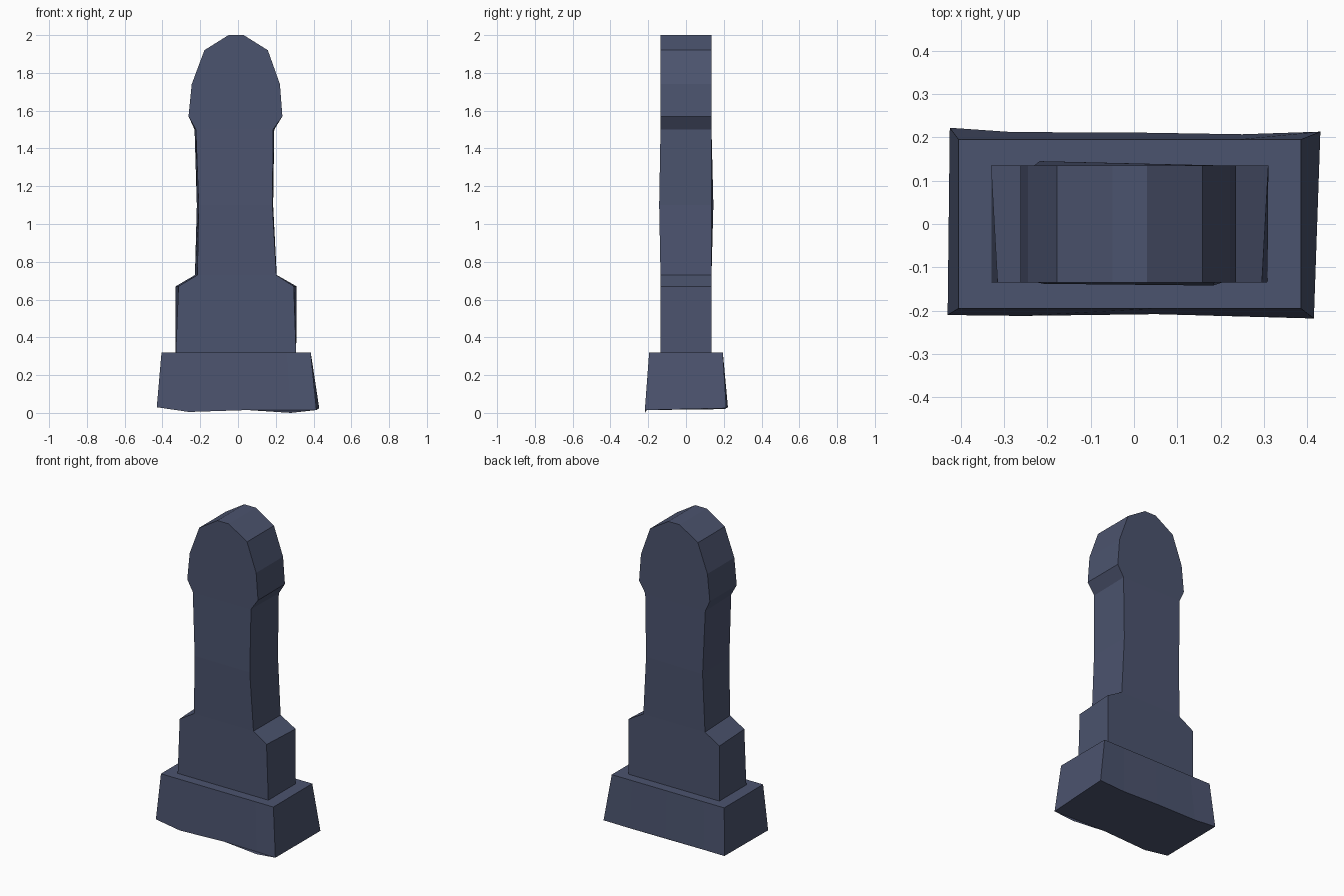
import bpy

# One weathered slate colour
slate = bpy.data.materials.new("slate blue stone")
slate.diffuse_color = (0.071, 0.087, 0.156, 1)


def loft(name, rings):
    """Join closed rings of equal length, cap both ends."""
    n = len(rings[0])
    verts = [p for r in rings for p in r]
    faces = [tuple(reversed(range(n)))]
    for k in range(len(rings) - 1):
        for i in range(n):
            j = (i + 1) % n
            a, b = k * n, (k + 1) * n
            faces.append((a + i, a + j, b + j, b + i))
    faces.append(tuple(range(len(verts) - n, len(verts))))
    me = bpy.data.meshes.new(name)
    me.from_pydata(verts, [], faces)
    me.materials.append(slate)
    ob = bpy.data.objects.new(name, me)
    bpy.context.collection.objects.link(ob)
    return ob


# Base block: uneven, flared foot and a straight upper rim
foot = [(-0.43, -0.21, 0.03), (-0.26, -0.212, 0.005), (0.05, -0.208, 0.015),
        (0.28, -0.214, 0.0), (0.415, -0.218, 0.015),
        (0.43, 0.213, 0.025), (0.25, 0.207, 0.02), (0.0, 0.211, 0.025),
        (-0.28, 0.212, 0.025), (-0.425, 0.222, 0.03)]
rim_x = [-0.405, -0.25, 0.05, 0.26, 0.385, 0.385, 0.24, 0.0, -0.26, -0.405]
rim = [(x, -0.195 if i < 5 else 0.195, 0.32) for i, x in enumerate(rim_x)]
loft("base_block", [foot, rim])

# Standing stone: z, front left/right, back left/right, y of the four corners
rows = [
    (0.30, -0.33, 0.308, -0.33, 0.308, -0.135, -0.135, 0.135, 0.135),
    (0.67, -0.315, 0.295, -0.33, 0.31, -0.135, -0.135, 0.135, 0.135),
    (0.73, -0.215, 0.203, -0.228, 0.205, -0.135, -0.135, 0.135, 0.135),
    (1.10, -0.208, 0.182, -0.218, 0.186, -0.138, -0.142, 0.135, 0.145),
    (1.50, -0.223, 0.186, -0.23, 0.192, -0.135, -0.135, 0.135, 0.135),
    (1.57, -0.262, 0.235, -0.262, 0.235, -0.135, -0.135, 0.135, 0.135),
    (1.74, -0.245, 0.222, -0.245, 0.222, -0.135, -0.135, 0.135, 0.135),
    (1.92, -0.178, 0.158, -0.178, 0.158, -0.135, -0.135, 0.135, 0.135),
    (2.00, -0.05, 0.03, -0.05, 0.03, -0.135, -0.135, 0.135, 0.135),
]
loft("standing_stone", [
    [(fl, y0, z), (fr, y1, z), (br, y2, z), (bl, y3, z)]
    for z, fl, fr, bl, br, y0, y1, y2, y3 in rows])
